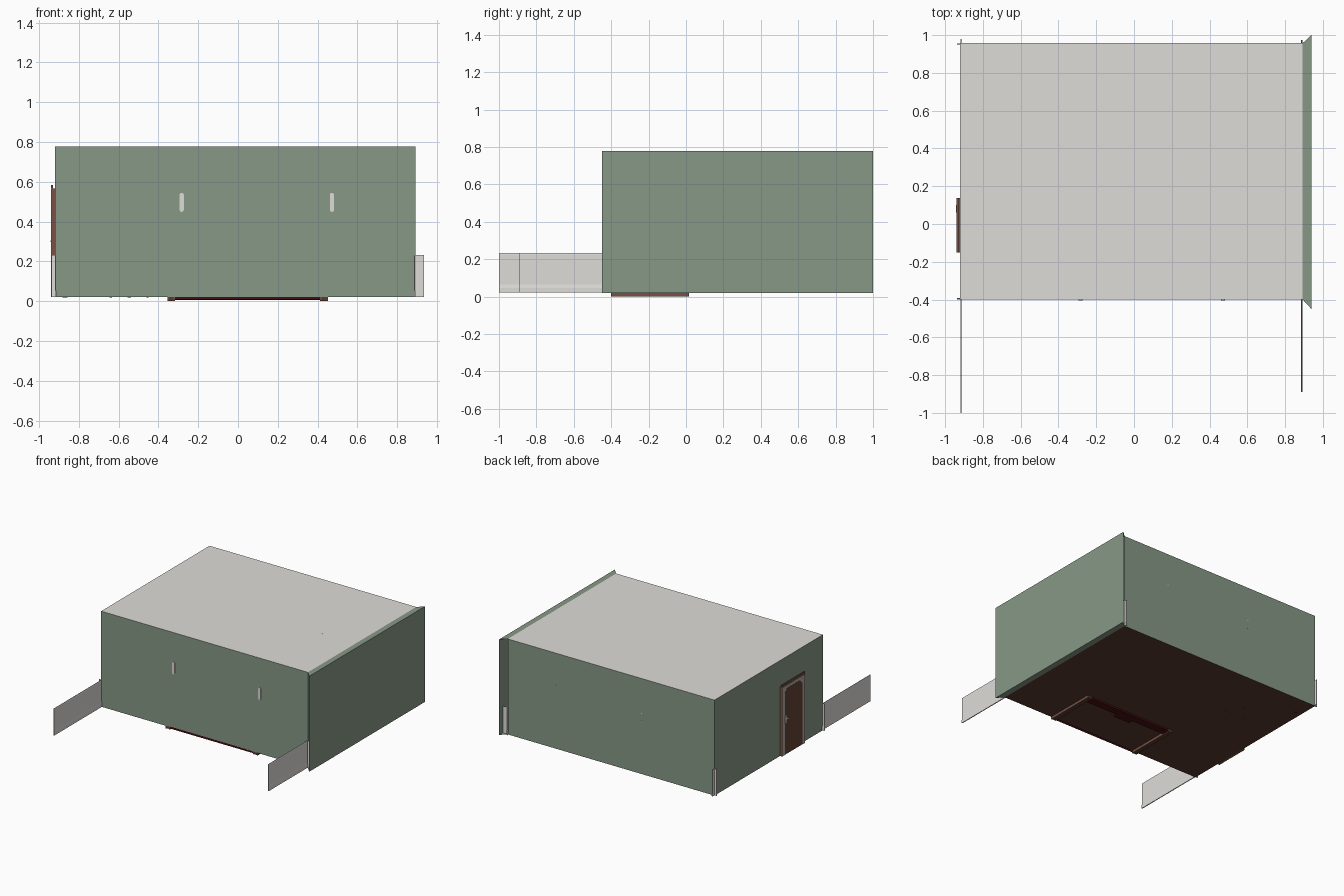
import bpy, bmesh, math
from mathutils import Matrix

if "Cube" in bpy.data.objects:
    bpy.data.objects.remove(bpy.data.objects["Cube"])


def mat(name, rgb):
    m = bpy.data.materials.new(name)
    m.diffuse_color = (*rgb, 1)
    m.use_nodes = True
    m.node_tree.nodes["Principled BSDF"].inputs["Base Color"].default_value = m.diffuse_color
    return m


GREEN = mat("wall green", (0.242, 0.314, 0.236))
WHITE = mat("off white", (0.74, 0.72, 0.69))
CARPET = mat("dark brown floor", (0.095, 0.042, 0.026))
MAROON = mat("dark maroon", (0.060, 0.004, 0.006))
WOOD = mat("reddish wood", (0.19, 0.080, 0.055))
DOOR = mat("door brown", (0.125, 0.060, 0.038))
TRIM = mat("trim grey", (0.46, 0.41, 0.37))


def finish(name, bm, material):
    me = bpy.data.meshes.new(name)
    bm.to_mesh(me)
    bm.free()
    ob = bpy.data.objects.new(name, me)
    bpy.context.collection.objects.link(ob)
    me.materials.append(material)
    return ob


def sheet(name, material, *quads):
    bm = bmesh.new()
    for q in quads:
        bm.faces.new([bm.verts.new(p) for p in q])
    return finish(name, bm, material)


def box(name, material, x0, x1, y0, y1, z0, z1):
    bm = bmesh.new()
    bmesh.ops.create_cube(bm, size=1)
    for v in bm.verts:
        v.co = ((x0, x1)[v.co.x > 0], (y0, y1)[v.co.y > 0], (z0, z1)[v.co.z > 0])
    return finish(name, bm, material)


def prism(name, material, pts, offset):
    """Extrude a closed outline (3D points) along an offset vector."""
    bm = bmesh.new()
    f = bm.faces.new([bm.verts.new(p) for p in pts])
    r = bmesh.ops.extrude_face_region(bm, geom=[f])
    bmesh.ops.translate(bm, vec=offset,
                        verts=[e for e in r["geom"] if isinstance(e, bmesh.types.BMVert)])
    bmesh.ops.recalc_face_normals(bm, faces=bm.faces)
    return finish(name, bm, material)


# Room shell: thin sheets, open inside
X0, X1, Y0, Y1, Z0, Z1 = -0.92, 0.893, -0.40, 0.957, 0.02, 0.777
XR, YR0, YR1 = 0.939, -0.45, 1.0


def level(z):
    return [(X0, Y0, z), (X1, Y0, z), (X1, Y1, z), (X0, Y1, z)]


def lip(z):
    return [(X1, Y0, z), (XR, YR0, z), (XR, YR1, z), (X1, Y1, z)]


sheet("ceiling", WHITE, level(Z1))
sheet("floor", CARPET, level(Z0)[::-1])
sheet("front_wall", GREEN, [(X0, Y0, Z0), (X1, Y0, Z0), (X1, Y0, Z1), (X0, Y0, Z1)])
sheet("back_wall", GREEN, [(X1, Y1, Z0), (X0, Y1, Z0), (X0, Y1, Z1), (X1, Y1, Z1)])
sheet("left_wall", GREEN, [(X0, Y1, Z0), (X0, Y0, Z0), (X0, Y0, Z1), (X0, Y1, Z1)])
# Right wall: inner sheet, and an outer one joined by lips at top and bottom
sheet("right_wall_inner", GREEN, [(X1, Y0, Z0), (X1, Y1, Z0), (X1, Y1, Z1), (X1, Y0, Z1)])
sheet("right_wall", GREEN,
      [(XR, YR0, Z0), (XR, YR1, Z0), (XR, YR1, Z1), (XR, YR0, Z1)],
      lip(Z1), lip(Z0)[::-1])

# Skirting boards: moulded profile (depth, height) run along each wall
PROFILE = [(0, 0.0215), (0.007, 0.0215), (0.007, 0.045), (0.004, 0.064),
           (0.004, 0.225), (0.002, 0.233), (0, 0.233)]
prism("left_skirting", WHITE, [(-0.919 + d, -1.0, z) for d, z in PROFILE], (0, 1.98, 0))
prism("right_skirting", WHITE, [(0.885 + d, -0.89, z) for d, z in PROFILE], (0, 1.865, 0))
prism("front_skirting", WHITE, [(-0.938, -0.399 + d, z) for d, z in PROFILE], (1.873, 0, 0))
prism("back_skirting", WHITE, [(-0.938, 0.956 - d, z) for d, z in PROFILE], (1.873, 0, 0))


# Door in the left wall: wooden casing, grey trim, panel with clipped top corners
def arch(y0, y1, z0, z1, c, x):
    return [(x, y0, z0), (x, y1, z0), (x, y1, z1 - c), (x, y1 - c, z1),
            (x, y0 + c, z1), (x, y0, z1 - c)]


box("door_casing", WOOD, -0.937, -0.919, -0.15, 0.137, 0.0215, 0.567)
for side, ya, yb in (("front", -0.148, -0.118), ("back", 0.105, 0.135)):
    box("door_trim_" + side, TRIM, -0.940, -0.937, ya, yb, 0.0215, 0.565)
box("door_trim_top", TRIM, -0.940, -0.937, -0.118, 0.105, 0.543, 0.565)
box("door_cornice", WOOD, -0.940, -0.930, -0.15, 0.137, 0.567, 0.584)
prism("door_trim_panel", TRIM, arch(-0.118, 0.105, 0.0215, 0.543, 0.005, -0.937), (-0.001, 0, 0))
prism("door_panel", DOOR, arch(-0.116, 0.103, 0.0215, 0.541, 0.03, -0.938), (-0.001, 0, 0))
box("door_handle_plate", WHITE, -0.941, -0.939, 0.085, 0.10, 0.27, 0.33)
box("door_handle", WHITE, -0.942, -0.941, 0.06, 0.10, 0.297, 0.306)


# Wall lamp plates coming through the front wall (long rounded shape)
def capsule(cx, cz, r, h, y, n=8):
    pts = []
    for s, a0 in ((1, 0), (-1, math.pi)):
        for i in range(n + 1):
            a = a0 + math.pi * i / n
            pts.append((cx + r * math.cos(a), y, cz + s * (h - r) + r * math.sin(a)))
    return pts


for x in (-0.283, 0.472):
    prism("front_wall_lamp", WHITE, capsule(x, 0.497, 0.0105, 0.048, -0.406), (0, 0.012, 0))


# Small round fixings and feet that come through the shell
def stud(name, material, loc, r, depth, axis):
    bm = bmesh.new()
    rot = Matrix.Rotation(math.pi / 2, 4, 'X') if axis == 'Y' else Matrix()
    bmesh.ops.create_cone(bm, cap_ends=True, segments=12, radius1=r, radius2=r, depth=depth,
                          matrix=Matrix.Translation(loc) @ rot)
    return finish(name, bm, material)


for x, z in ((0.48, 0.52), (-0.28, 0.50), (-0.28, 0.44)):
    stud("back_wall_fixing", WHITE, (x, 0.954, z), 0.004, 0.008, 'Y')
for y in (0.20, 0.88):
    stud("ceiling_fixing", WHITE, (0.6, y, 0.774), 0.004, 0.007, 'Z')
for x, y in ((-0.455, 0.485), (-0.55, 0.60), (-0.545, 0.39), (-0.64, 0.49)):
    stud("table_foot", MAROON, (x, y, 0.0235), 0.006, 0.008, 'Z')
stud("corner_foot", MAROON, (-0.87, 0.80, 0.0235), 0.012, 0.008, 'Z')

# Hearth base showing under the floor: end rails, back rail and centre block
for x0, x1 in ((-0.355, -0.317), (0.413, 0.452)):
    box("hearth_end_edge_a", WOOD, x0, x0 + 0.006, -0.40, 0.015, 0.0, 0.024)
    box("hearth_end_edge_b", WOOD, x1 - 0.006, x1, -0.40, 0.015, 0.0, 0.024)
    box("hearth_end_fill", CARPET, x0 + 0.006, x1 - 0.006, -0.399, 0.014, 0.002, 0.024)
box("hearth_back_rail", MAROON, -0.317, 0.413, -0.05, 0.012, 0.006, 0.024)
box("hearth_centre_block", MAROON, -0.03, 0.12, -0.09, -0.05, 0.010, 0.024)
box("hearth_front_rail", MAROON, -0.317, 0.413, -0.40, -0.396, 0.008, 0.024)
